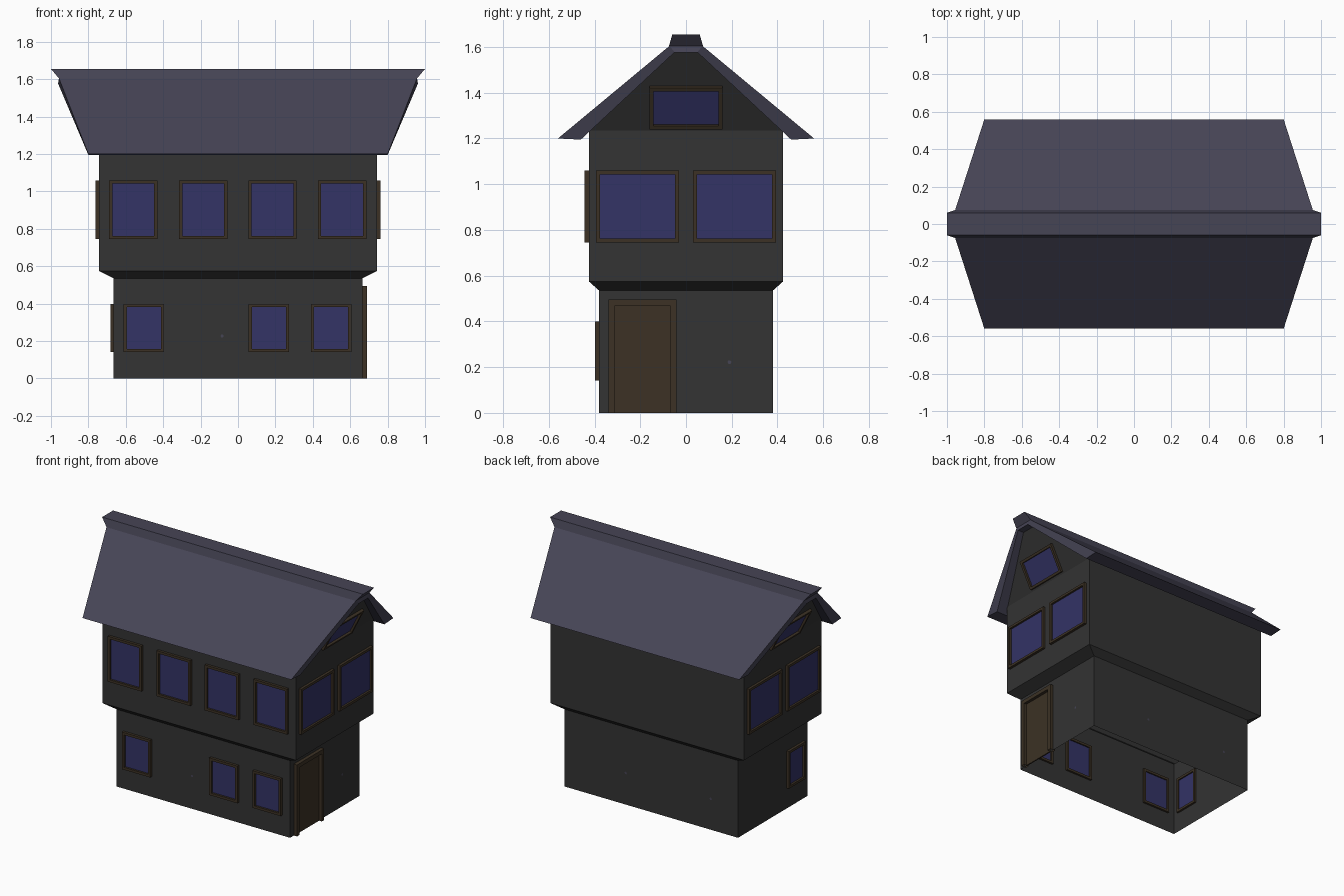
import bpy, bmesh, math
from mathutils import Vector

if "Cube" in bpy.data.objects:
    bpy.data.objects.remove(bpy.data.objects["Cube"])


def material(name, rgb):
    m = bpy.data.materials.new(name)
    m.diffuse_color = (*rgb, 1)
    m.use_nodes = True
    m.node_tree.nodes["Principled BSDF"].inputs["Base Color"].default_value = m.diffuse_color
    return m


WALL = material("dark grey wall", (0.033, 0.033, 0.033))
ROOF = material("slate roof", (0.061, 0.058, 0.091))
GLASS = material("blue glass", (0.033, 0.033, 0.133))
WOOD = material("brown wood", (0.045, 0.031, 0.018))


def build(name, verts, faces, mat):
    bm = bmesh.new()
    vs = [bm.verts.new(v) for v in verts]
    for f in faces:
        bm.faces.new([vs[i] for i in f])
    bmesh.ops.recalc_face_normals(bm, faces=bm.faces)
    me = bpy.data.meshes.new(name)
    bm.to_mesh(me)
    bm.free()
    me.materials.append(mat)
    ob = bpy.data.objects.new(name, me)
    bpy.context.collection.objects.link(ob)
    return ob


def rect(hx, hy, z):
    return [(-hx, -hy, z), (hx, -hy, z), (hx, hy, z), (-hx, hy, z)]


def sides(a, b, n=4):
    """Quads joining two loops of n vertices starting at a and b."""
    return [(a + i, a + (i + 1) % n, b + (i + 1) % n, b + i) for i in range(n)]


# Walls: lower storey, flare, overhanging upper storey, open underneath
verts = rect(.665, .38, 0) + rect(.665, .38, .535) + rect(.743, .425, .575) + rect(.743, .425, 1.235)
faces = sides(0, 4) + sides(4, 8) + sides(8, 12)
# Gables lean outwards up to the ridge
verts += rect(.915, .05, 1.577)
faces += [(13, 14, 18, 17), (12, 15, 19, 16)]
build("house_walls", verts, faces, WALL)

# Roof: folded slab whose ends lean outwards; profile rows are (half length, y, z)
half = [(.80, .56, 1.2), (.957, .072, 1.605), (.962, .05, 1.577), (.80, .46, 1.195)]
loop = [(h, -y, z) for h, y, z in half[:2]] + [(h, y, z) for h, y, z in (half[1], half[0], half[3], half[2])]
loop += [(h, -y, z) for h, y, z in half[2:]]
verts = [(s * h, y, z) for s in (-1, 1) for h, y, z in loop]
faces = sides(0, 8, 8)
for o in (0, 8):
    faces += [(o, o + 1, o + 6, o + 7), (o + 1, o + 2, o + 5, o + 6), (o + 2, o + 3, o + 4, o + 5)]
build("roof", verts, faces, ROOF)

# Ridge cap with undercut ends
build("ridge_cap", rect(.955, .075, 1.602) + rect(1.0, .06, 1.655),
      sides(0, 4) + [(0, 1, 2, 3), (4, 5, 6, 7)], ROOF)


def plane_map(origin, u, v):
    o, u, v = Vector(origin), Vector(u).normalized(), Vector(v).normalized()
    n = u.cross(v)
    return lambda a, b, c: o + u * a + v * b + n * c


def opening(name, origin, u, v, w, h, t=.017, out=.018, fill=GLASS, sill=True):
    """Frame ring with a thin pane, placed on a wall; origin is its centre."""
    P = plane_map(origin, u, v)
    low = t if sill else 0

    def ring(c, inner):
        x = w / 2 - (t if inner else 0)
        y0 = -h / 2 + (low if inner else 0)
        y1 = h / 2 - (t if inner else 0)
        return [P(-x, y0, c), P(x, y0, c), P(x, y1, c), P(-x, y1, c)]

    verts = ring(-.014, False) + ring(out, False) + ring(out, True) + ring(-.014, True)
    quads = []
    for a, b in ((0, 4), (4, 8), (8, 12), (12, 0)):
        q = sides(a, b)
        quads += q if sill else q[1:]
    build(name + "_frame", verts, quads, WOOD)
    build(name + "_pane", ring(-.005, True) + ring(.004, True),
          sides(0, 4) + [(0, 1, 2, 3), (4, 5, 6, 7)], fill)


UP, X, Y = (0, 0, 1), (1, 0, 0), (0, 1, 0)

# Front windows
for i, x in enumerate((-.503, .165, .498)):
    opening(f"lower_front_window_{i}", (x, -.38, .27), X, UP, .216, .258)
for i, x in enumerate((-.56, -.186, .184, .557)):
    opening(f"upper_front_window_{i}", (x, -.425, .902), X, UP, .258, .315)

# Side and gable windows on both ends
for s, side in ((1, "right"), (-1, "left")):
    u = (0, s, 0)
    for i, y in enumerate((-.212, .212)):
        opening(f"upper_{side}_window_{i}", (s * .743, y, .902), u, UP, .362, .315)
    opening(f"gable_{side}_window", (s * .795, 0, 1.338), u, (s * .172, 0, .342), .318, .204)
opening("lower_left_window", (-.665, -.245, .27), (0, -1, 0), UP, .185, .258)

# Door
opening("door", (.665, -.19, .248), Y, UP, .298, .495, t=.027, out=.025, fill=WOOD, sill=False)

# Tiny studs on the lower walls
for i, (o, u) in enumerate((((-.085, -.38, .228), X), ((.665, .19, .222), Y),
                            ((.195, .38, .22), (-1, 0, 0)), ((-.457, .38, .215), (-1, 0, 0)))):
    P = plane_map(o, u, UP)
    pts = [P(.009 * math.cos(k * math.pi / 3), .009 * math.sin(k * math.pi / 3), .002) for k in range(6)]
    build(f"wall_stud_{i}", pts, [range(6)], ROOF)
